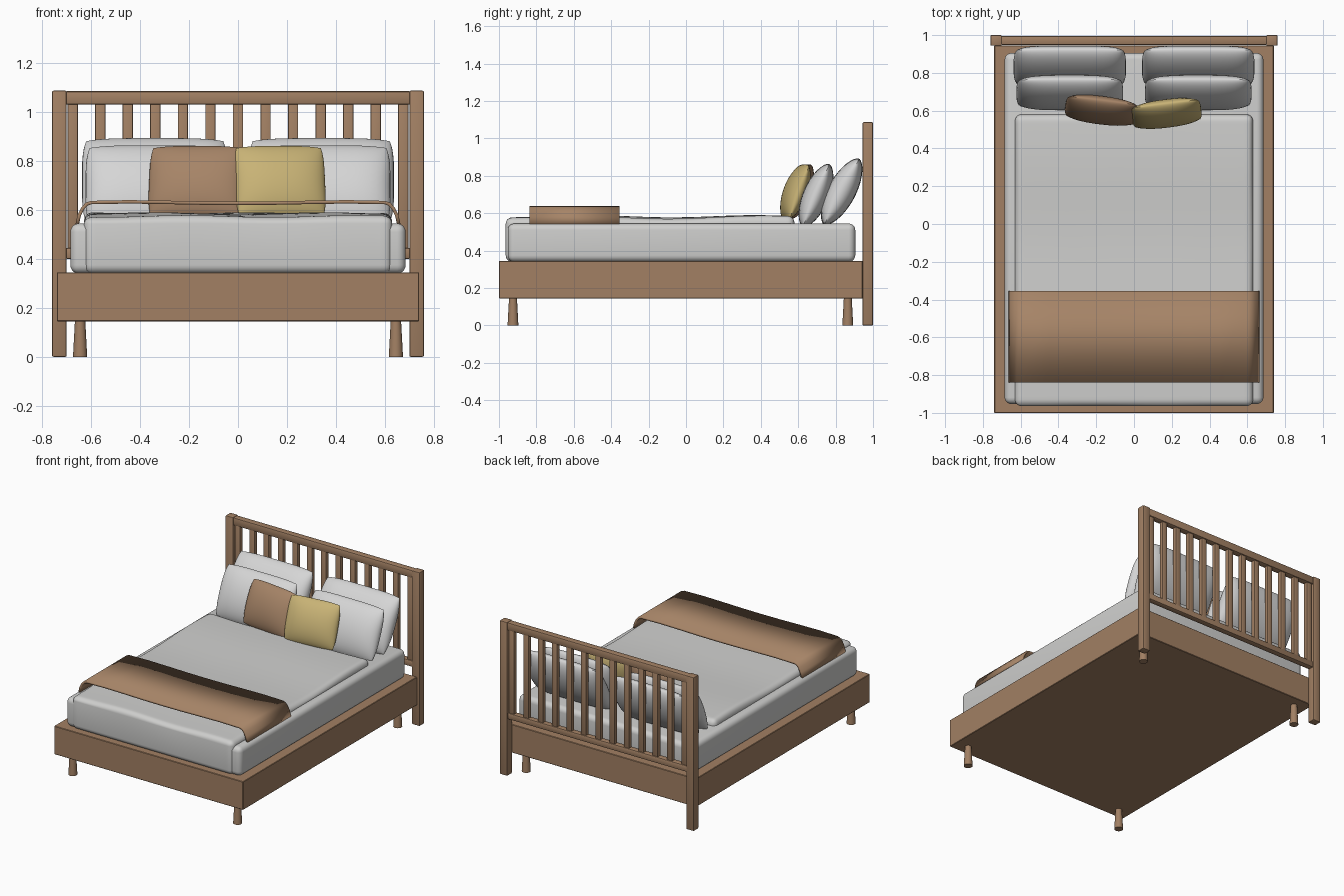
import bpy, bmesh, math
from mathutils import Vector

if "Cube" in bpy.data.objects:
    bpy.data.objects.remove(bpy.data.objects["Cube"])


def material(name, rgb):
    m = bpy.data.materials.new(name)
    m.diffuse_color = (*rgb, 1)
    m.use_nodes = True
    m.node_tree.nodes["Principled BSDF"].inputs["Base Color"].default_value = m.diffuse_color
    return m


WOOD = material("warm wood", (0.36, 0.215, 0.125))
RUST = material("brown fabric", (0.38, 0.23, 0.135))
LINEN = material("pale grey linen", (0.62, 0.62, 0.61))
WHITE = material("soft white cotton", (0.67, 0.67, 0.67))
GOLD = material("mustard fabric", (0.58, 0.45, 0.18))


def finish(bm, name, mat, smooth=True):
    bmesh.ops.recalc_face_normals(bm, faces=bm.faces)
    me = bpy.data.meshes.new(name)
    bm.to_mesh(me)
    bm.free()
    me.materials.append(mat)
    ob = bpy.data.objects.new(name, me)
    bpy.context.collection.objects.link(ob)
    if smooth:
        bpy.ops.object.select_all(action='DESELECT')
        ob.select_set(True)
        bpy.context.view_layer.objects.active = ob
        bpy.ops.object.shade_smooth_by_angle(angle=math.radians(35))
    return ob


def box_mesh(lo, hi, bevel=0.0, segments=2):
    bm = bmesh.new()
    bmesh.ops.create_cube(bm, size=1)
    lo, hi = Vector(lo), Vector(hi)
    for v in bm.verts:
        v.co = Vector([lo[i] + (v.co[i] + 0.5) * (hi[i] - lo[i]) for i in range(3)])
    if bevel:
        bmesh.ops.bevel(bm, geom=bm.edges[:], offset=bevel, segments=segments,
                        profile=0.5, affect='EDGES')
    return bm


def box(name, lo, hi, mat, bevel=0.0, segments=2):
    return finish(box_mesh(lo, hi, bevel, segments), name, mat)


def pillow(name, mat, loc, size, tilt, yaw=0, blunt=6):
    """Cushion: two bulged sheets; a larger 'blunt' keeps the ends thick."""
    n, (w, t, h) = 24, size
    bm = bmesh.new()
    par = [math.sin(math.pi / 2 * (2 * i / n - 1)) for i in range(n + 1)]
    for side in (-1, 1):
        rows = []
        for v in par:
            row = []
            for u in par:
                bulge = max(0, 1 - abs(u) ** blunt) ** 0.5 * max(0, 1 - v * v) ** 0.6
                row.append(bm.verts.new((w / 2 * u * (1 - 0.06 * v ** 4),
                                         side * t / 2 * bulge,
                                         h / 2 * v * (1 - 0.06 * u ** 4))))
            rows.append(row)
        for i in range(n):
            for j in range(n):
                bm.faces.new((rows[i][j], rows[i][j + 1], rows[i + 1][j + 1], rows[i + 1][j]))
    bmesh.ops.remove_doubles(bm, verts=bm.verts, dist=1e-5)
    ob = finish(bm, name, mat)
    ob.location = loc
    ob.rotation_euler = (-math.radians(tilt), 0, math.radians(yaw))
    return ob


# Bed base
box("bed_base", (-0.74, -1, 0.145), (0.74, 0.945, 0.345), WOOD, 0.003, 1)

# Tapered legs
for sx in (-1, 1):
    for y, label in ((-0.925, "front"), (0.865, "back")):
        bm = bmesh.new()
        bmesh.ops.create_cone(bm, cap_ends=True, segments=20, radius1=0.029,
                              radius2=0.021, depth=0.15)
        bmesh.ops.translate(bm, verts=bm.verts, vec=(sx * 0.645, y, 0.075))
        finish(bm, label + "_leg", WOOD)

# Headboard: posts, rails and slats
for sx in (-1, 1):
    box("headboard_post", (sx * 0.73 - 0.03, 0.944, 0), (sx * 0.73 + 0.03, 1.0, 1.087), WOOD, 0.006)
box("headboard_top_rail", (-0.705, 0.948, 1.03), (0.705, 0.996, 1.085), WOOD, 0.008)
box("headboard_lower_rail", (-0.705, 0.95, 0.4), (0.705, 0.994, 0.445), WOOD, 0.008)
for i in range(13):
    x = (i - 6) * 0.1125
    box("headboard_slat", (x - 0.021, 0.956, 0.44), (x + 0.021, 0.988, 1.035), WOOD, 0.005)

# Mattress
box("mattress", (-0.685, -0.953, 0.34), (0.685, 0.905, 0.545), LINEN, 0.035, 5)

# Duvet: soft slab, folded over the foot, with gentle waves on top
bm = box_mesh((-0.63, -0.964, 0.34), (0.63, 0.58, 0.58), 0.035, 5)
for axis, half, mid in ((0, 0.58, 0), (1, 0.72, -0.19)):
    for k in range(21):
        p = [0, 0, 0]
        d = [0, 0, 0]
        p[axis] = mid + half * (k / 10 - 1)
        d[axis] = 1
        bmesh.ops.bisect_plane(bm, geom=bm.verts[:] + bm.edges[:] + bm.faces[:],
                               plane_co=p, plane_no=d)
for v in bm.verts:
    if v.co.z > 0.54:
        v.co.z += (0.006 * math.cos(7 * v.co.y - 2.6) + 0.004 * math.sin(9 * v.co.x + 3 * v.co.y)) \
            * min(1, (v.co.z - 0.54) / 0.03)
finish(bm, "duvet", LINEN)

# Bed runner: thin cloth draped over the sides
half = [(0.0, 0.634), (0.15, 0.635), (0.3, 0.638), (0.45, 0.64), (0.6, 0.637), (0.622, 0.63),
        (0.64, 0.61), (0.655, 0.58), (0.664, 0.542)]
outer = [(-x, z) for x, z in half[:0:-1]] + half
bm = bmesh.new()
rows = [[bm.verts.new((x, y, z)) for x, z in outer] for y in (-0.838, -0.355)]
for i in range(len(outer) - 1):
    bm.faces.new((rows[0][i], rows[0][i + 1], rows[1][i + 1], rows[1][i]))
runner = finish(bm, "bed_runner", RUST)
mod = runner.modifiers.new("thickness", 'SOLIDIFY')
mod.thickness = 0.014
mod.offset = -1

# Sleeping pillows
for sx in (-1, 1):
    pillow("back_pillow", WHITE, (sx * 0.34, 0.832, 0.715), (0.595, 0.15, 0.40), 28)
    pillow("front_pillow", WHITE, (sx * 0.34, 0.695, 0.695), (0.565, 0.14, 0.365), 23, 0, 4)

# Throw cushions
pillow("brown_cushion", RUST, (-0.172, 0.602, 0.715), (0.385, 0.12, 0.31), 20, -7, 2.4)
pillow("mustard_cushion", GOLD, (0.172, 0.585, 0.715), (0.37, 0.12, 0.31), 20, 7, 2.4)
